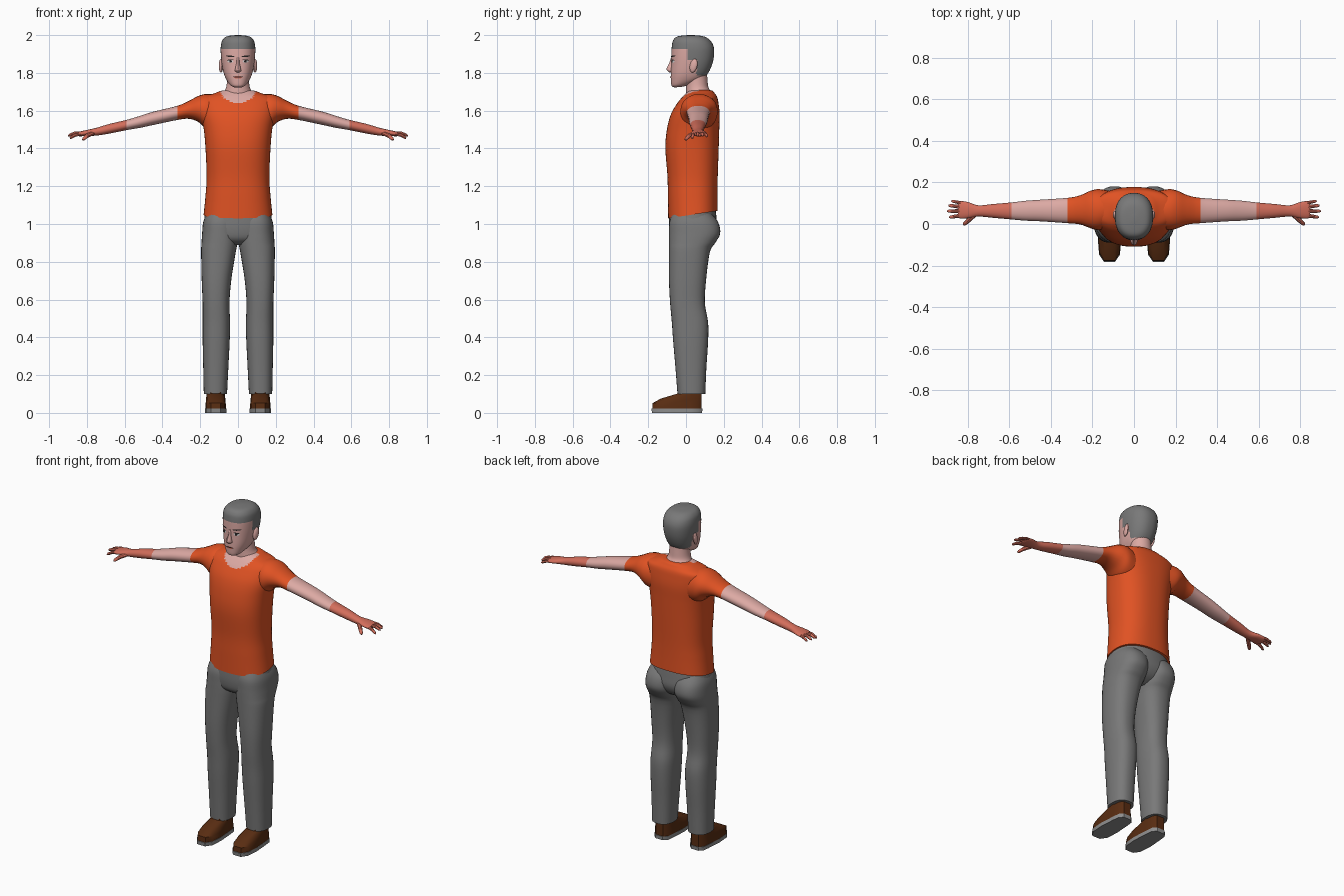
import bpy, bmesh, math
from mathutils import Vector
from mathutils.bvhtree import BVHTree

if "Cube" in bpy.data.objects:
    bpy.data.objects.remove(bpy.data.objects["Cube"])


def material(name, rgb):
    m = bpy.data.materials.new(name)
    m.diffuse_color = (*rgb, 1)
    m.use_nodes = True
    m.node_tree.nodes["Principled BSDF"].inputs["Base Color"].default_value = m.diffuse_color
    return m


GREY = material("cloth_and_hair_grey", (0.19, 0.19, 0.19))
ORANGE = material("shirt_orange", (0.75, 0.085, 0.017))
SKIN = material("pale_skin", (0.72, 0.40, 0.37))
RED = material("reddened_skin", (0.65, 0.155, 0.105))
BROWN = material("shoe_brown", (0.10, 0.026, 0.006))
SOLE = material("sole_grey", (0.27, 0.27, 0.27))
DARK = material("dark_line", (0.02, 0.017, 0.017))
WHITE = material("eye_white", (0.7, 0.7, 0.7))


def finish(name, bm, mats, rule=None, mirror=False):
    bmesh.ops.recalc_face_normals(bm, faces=bm.faces)
    if rule:
        for f in bm.faces:
            f.material_index = rule(f.calc_center_median())
    me = bpy.data.meshes.new(name)
    bm.to_mesh(me)
    bm.free()
    for m in mats:
        me.materials.append(m)
    ob = bpy.data.objects.new(name, me)
    bpy.context.collection.objects.link(ob)
    if mirror:
        ob.modifiers.new("mirror", 'MIRROR').use_mirror_merge = False
    return ob


def refine(rows, k):
    """Smooth curve through the section rows, k steps per span."""
    out = []
    for i in range(len(rows) - 1):
        q = [rows[max(0, min(len(rows) - 1, i + d))] for d in (-1, 0, 1, 2)]
        for j in range(k):
            t = j / k
            out.append([0.5 * (2 * b + (c - a) * t + (2 * a - 5 * b + 4 * c - d) * t * t
                               + (3 * b - a - 3 * c + d) * t ** 3) for a, b, c, d in zip(*q)])
    return out + [list(rows[-1])]


def section(u0, u1, v0, v1, n, p):
    """Rounded-box outline filling the given bounds."""
    pts = []
    for i in range(n):
        a = 2 * math.pi * i / n
        c, s = math.cos(a), math.sin(a)
        pts.append(((u0 + u1) / 2 + (u1 - u0) / 2 * math.copysign(abs(c) ** (2 / p), c),
                    (v0 + v1) / 2 + (v1 - v0) / 2 * math.copysign(abs(s) ** (2 / p), s)))
    return pts


def skin_rings(rings):
    bm = bmesh.new()
    vs = [[bm.verts.new(p) for p in r] for r in rings]
    n = len(vs[0])
    for a, b in zip(vs, vs[1:]):
        for i in range(n):
            bm.faces.new((a[i], a[(i + 1) % n], b[(i + 1) % n], b[i]))
    bm.faces.new(vs[0])
    bm.faces.new(vs[-1])
    return bm


def loft_z(rows, n=32, k=4, p=2.3):
    """Rows: z, x0, x1, y0, y1, slope of the section towards the back."""
    rings = []
    for z, x0, x1, y0, y1, s in refine(rows, k):
        rings.append([(x, y, z + s * (y - (y0 + y1) / 2)) for x, y in section(x0, x1, y0, y1, n, p)])
    return skin_rings(rings)


def sym(rows):
    """Expand z, half width, y0, y1 (, slope) to full rows."""
    return [(r[0], -r[1], r[1], r[2], r[3], r[4] if len(r) > 4 else 0) for r in rows]


# Shirt body with a scooped skin neckline
def neckline(c):
    return 1 if c.y < 0.07 and (c.x / 0.1) ** 2 + ((c.z - 1.725) / 0.085) ** 2 < 1 else 0


finish("shirt_body", loft_z(sym([
    (1.05, .182, -.094, .168, .15), (1.15, .172, -.096, .167, .06), (1.25, .166, -.098, .168),
    (1.40, .172, -.109, .173), (1.50, .181, -.101, .176), (1.58, .195, -.080, .178),
    (1.64, .200, -.046, .172), (1.672, .185, -.02, .165), (1.692, .125, .0, .152),
    (1.705, .09, .015, .14), (1.71, .05, .03, .12)]), n=72, k=7, p=2.4), (ORANGE, SKIN), neckline)

# Arms: rows run outwards along x (x, y0, y1, z0, z1)
arm = [(.12, -.02, .16, 1.49, 1.685), (.17, -.03, .168, 1.505, 1.688), (.21, -.02, .16, 1.54, 1.678),
       (.26, -.002, .138, 1.557, 1.652), (.32, .004, .126, 1.551, 1.626), (.45, .013, .117, 1.524, 1.594),
       (.52, .016, .112, 1.509, 1.572), (.59, .022, .104, 1.497, 1.551), (.68, .030, .096, 1.479, 1.530),
       (.75, .036, .09, 1.468, 1.509), (.80, .028, .106, 1.467, 1.498), (.835, .026, .11, 1.464, 1.49),
       (.848, .034, .102, 1.467, 1.485)]
finish("sleeve_and_arm", skin_rings([
    [(x, y, z) for y, z in section(y0, y1, z0, z1, 24, 2.1)] for x, y0, y1, z0, z1 in refine(arm, 4)]),
    (ORANGE, SKIN, RED), lambda c: 0 if c.x < .32 else 1 if c.x < .59 else 2, True)


# Fingers and thumb: bent tapering tubes
def finger(name, a, b, c, r):
    pts = [Vector(a), Vector(b), Vector(c)]
    d = (pts[2] - pts[0]).normalized()
    u = d.cross(Vector((0, 0, 1))).normalized()
    w = u.cross(d)
    rings = []
    for q, f in ((pts[0], 1), (pts[1], .95), (pts[1].lerp(pts[2], .8), .75), (pts[2], .35)):
        rings.append([q + r * f * (math.cos(t * math.pi / 4) * u + math.sin(t * math.pi / 4) * w)
                      for t in range(8)])
    finish(name, skin_rings(rings), (RED,), mirror=True)


finger("little_finger", (.815, .096, 1.48), (.85, .105, 1.476), (.88, .111, 1.462), .0085)
finger("ring_finger", (.82, .08, 1.48), (.862, .086, 1.48), (.894, .089, 1.466), .0095)
finger("middle_finger", (.82, .062, 1.48), (.866, .062, 1.48), (.90, .062, 1.467), .0095)
finger("index_finger", (.82, .042, 1.478), (.86, .037, 1.472), (.89, .032, 1.454), .0095)
finger("thumb", (.765, .048, 1.482), (.797, .018, 1.468), (.822, -.004, 1.446), .012)

# Trousers: hips plus one mirrored leg
finish("trouser_hips", loft_z(sym([
    (1.09, .168, -.085, .155), (1.03, .178, -.09, .162), (.97, .186, -.09, .164),
    (.92, .165, -.078, .135), (.89, .06, -.04, .08)])), (GREY,))
finish("trouser_leg", loft_z([r + (0,) for r in (
    (1.06, .01, .165, -.07, .13), (1.01, .0, .184, -.088, .17), (.95, .0, .19, -.09, .181),
    (.90, .003, .193, -.09, .155), (.85, .012, .195, -.09, .126), (.70, .036, .192, -.09, .106),
    (.58, .045, .187, -.084, .1), (.48, .042, .187, -.075, .117), (.38, .044, .187, -.068, .117),
    (.24, .051, .184, -.056, .108), (.10, .058, .181, -.045, .102))], p=2.4), (GREY,), mirror=True)


# Shoes: eight-sided outlines stacked in height
def shoe_ring(z, toe, heel, inset=0.0, rise=0.0):
    cx, w = .118, .056 - inset
    half = [(.026, toe), (w * .9, toe + .035), (w, toe + .08 * (heel - toe) / .265 + .03),
            (w * .88, heel - .06), (w * .8, heel - .02), (.024, heel)]
    pts = [(cx + a, y) for a, y in half] + [(cx - a, y) for a, y in reversed(half)]
    return [(x, y, z + rise * (y - toe)) for x, y in pts]


finish("shoe_sole", skin_rings([shoe_ring(0, -.18, .085), shoe_ring(.022, -.183, .087)]), (SOLE,), mirror=True)
finish("shoe_upper", skin_rings([shoe_ring(.02, -.178, .083, .001), shoe_ring(.052, -.176, .083, .003),
                                 shoe_ring(.075, -.135, .083, .005),
                                 shoe_ring(.102, -.045, .083, .008), shoe_ring(.125, -.035, .08, .012)]),
       (BROWN,), mirror=True)

# Neck
finish("neck", loft_z(sym([
    (1.66, .11, .0, .135, .3), (1.69, .082, .0, .128, .25), (1.72, .064, .0, .118, .1),
    (1.76, .058, .002, .114), (1.81, .058, .0, .11)]), p=2), (SKIN,))


# Head with hair coloured by height and depth
def hair(c):
    line = 1.928 if c.y < .005 else 1.865 if c.y < .055 else 1.785
    return 1 if c.z > line else 0


head_bm = loft_z(sym([
    (1.725, .022, -.06, -.015, .1), (1.737, .042, -.076, .03, .1), (1.765, .062, -.08, .085),
    (1.80, .076, -.08, .118), (1.85, .086, -.078, .14), (1.90, .091, -.077, .149),
    (1.94, .091, -.075, .146), (1.972, .083, -.068, .128), (1.993, .06, -.045, .095),
    (2.0, .012, .01, .04)]), n=64, k=6, p=2.3)
tree = BVHTree.FromBMesh(head_bm)
finish("head_and_hair", head_bm, (SKIN, GREY), hair)

# Nose and ears
finish("nose", loft_z(sym([
    (1.803, .008, -.09, -.06), (1.811, .017, -.098, -.06), (1.822, .015, -.103, -.06),
    (1.85, .009, -.09, -.06), (1.882, .007, -.079, -.06)]), n=12, k=3, p=2), (SKIN,))
ear = bmesh.new()
bmesh.ops.create_uvsphere(ear, u_segments=14, v_segments=10, radius=1)
for v in ear.verts:
    x, y, z = v.co
    v.co = (.09 + .011 * x + .004 * y, .04 + .02 * y + .006 * z, 1.838 + .036 * z)
finish("ear", ear, (SKIN,), mirror=True)


# Face details: thin patches laid on the head surface
def patch(name, cx, cz, w, h, mat, lift, slope=0.0, mirror=True):
    bm = bmesh.new()
    cols = []
    for i in range(9):
        t = -1 + i / 4
        hh = h * math.sqrt(max(.04, 1 - t * t))
        col = []
        for s in (-1, 1):
            x, z = cx + w * t, cz + slope * t * w + s * hh
            hit = tree_hit(x, z)
            col.append(bm.verts.new((x, hit - lift, z)))
        cols.append(col)
    for a, b in zip(cols, cols[1:]):
        bm.faces.new((a[0], b[0], b[1], a[1]))
    ob = finish(name, bm, (mat,), mirror=mirror)
    for poly in ob.data.polygons:
        if poly.normal.y > 0:
            poly.flip()


def tree_hit(x, z):
    return tree.ray_cast(Vector((x, -1, z)), Vector((0, 1, 0)))[0].y


patch("eye_white", .040, 1.861, .015, .0075, WHITE, .002)
patch("eye_lid", .040, 1.869, .017, .0025, DARK, .003, -.1)
patch("iris", .039, 1.861, .0065, .007, DARK, .004)
patch("eyebrow", .041, 1.888, .022, .004, DARK, .003, .08)
patch("lips", 0, 1.777, .024, .007, RED, .002, mirror=False)
patch("mouth_line", 0, 1.779, .027, .003, DARK, .004, mirror=False)

# Smooth shading with sharp creases kept
for ob in bpy.context.collection.objects:
    ob.select_set(True)
    bpy.context.view_layer.objects.active = ob
bpy.ops.object.shade_smooth_by_angle(angle=math.radians(40))
